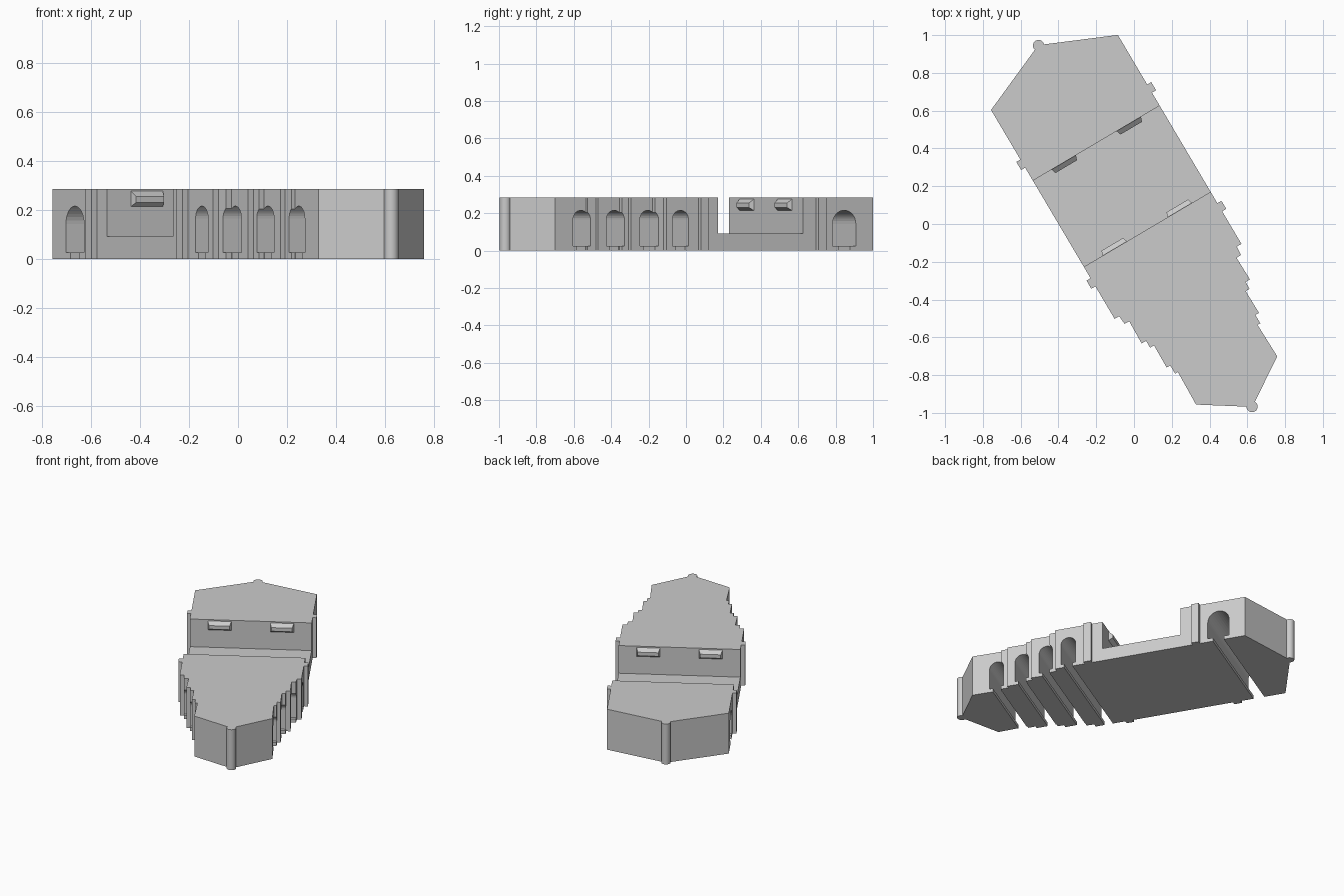
import bpy, bmesh, math
from mathutils import Matrix

if "Cube" in bpy.data.objects:
    bpy.data.objects.remove(bpy.data.objects["Cube"])

# Local frame: X runs along the hull, Y across it
ANGLE = math.radians(-59.4)
FRAME = Matrix.Rotation(ANGLE, 4, 'Z') @ Matrix.Translation((0, 0.046, 0))
TOP, DECK = 0.285, 0.09

grey = bpy.data.materials.new("light_grey")
grey.diffuse_color = (0.6, 0.6, 0.6, 1)
grey.use_nodes = True
grey.node_tree.nodes["Principled BSDF"].inputs["Base Color"].default_value = grey.diffuse_color


def prism(name, pts, offset):
    """Extrude a closed loop of 3D points along an offset vector."""
    bm = bmesh.new()
    face = bm.faces.new([bm.verts.new(p) for p in pts])
    res = bmesh.ops.extrude_face_region(bm, geom=[face])
    verts = [g for g in res["geom"] if isinstance(g, bmesh.types.BMVert)]
    bmesh.ops.translate(bm, verts=verts, vec=offset)
    return finish(name, bm)


def finish(name, bm):
    bmesh.ops.recalc_face_normals(bm, faces=bm.faces)
    me = bpy.data.meshes.new(name)
    bm.to_mesh(me)
    bm.free()
    me.materials.append(grey)
    ob = bpy.data.objects.new(name, me)
    ob.matrix_world = FRAME
    bpy.context.collection.objects.link(ob)
    return ob


def box(name, u0, u1, v0, v1, z0, z1):
    return prism(name, [(u0, v0, z0), (u1, v0, z0), (u1, v1, z0), (u0, v1, z0)],
                 (0, 0, z1 - z0))


def cut(target, cutter):
    cutter.hide_render = True
    mod = target.modifiers.new("cut", 'BOOLEAN')
    mod.operation, mod.solver, mod.object = 'DIFFERENCE', 'EXACT', cutter
    bpy.context.view_layer.objects.active = target
    bpy.ops.object.modifier_apply(modifier=mod.name)
    bpy.data.objects.remove(cutter)


# Hull outline, stepped narrower toward the front, mirrored across the axis
half = [(-0.905, 0.39), (0.38, 0.39), (0.38, 0.362), (0.43, 0.358), (0.43, 0.33),
        (0.565, 0.333), (0.565, 0.306), (0.607, 0.306), (0.607, 0.282),
        (0.742, 0.284), (0.742, 0.262), (0.793, 0.262), (0.793, 0.245), (0.99, 0.25)]
outline = [(-1.073, 0)] + half + [(1.152, 0)] + [(u, -v) for u, v in reversed(half)]
hull = prism("hull", [(u, v, 0) for u, v in outline], (0, 0, TOP))

# Sunken middle deck
cut(hull, box("deck_cutter", -0.47, 0.06, -0.6, 0.6, DECK, 0.5))

# Arched tunnels with a narrower slot through the underside
for u, r, s in [(-0.725, 0.072, 0.037), (0.292, 0.05, 0.028), (0.46, 0.05, 0.028),
                (0.64, 0.05, 0.028), (0.825, 0.05, 0.028)]:
    spring = 0.215 - r
    arc = [(u + r * math.cos(math.pi * i / 16), spring + r * math.sin(math.pi * i / 16))
           for i in range(17)]
    prof = [(u - s, -0.05), (u + s, -0.05), (u + s, 0.025), (u + r, 0.025)] + arc
    prof += [(u - r, 0.025), (u - s, 0.025)]
    cut(hull, prism("tunnel_cutter", [(a, -0.7, z) for a, z in prof], (0, 1.4, 0)))

# Vertical side ribs beside the deck
for u0, name in [(-0.6, "rear_rib"), (0.13, "front_rib")]:
    for side in (-1, 1):
        v0, v1 = sorted((side * 0.38, side * 0.415))
        box(name, u0, u0 + 0.05, v0, v1, 0, TOP)

# Round posts on the two pointed ends
for u, name in [(-1.07, "rear_post"), (1.15, "front_post")]:
    post = prism(name, [(u + 0.03 * math.cos(math.tau * i / 24),
                         0.03 * math.sin(math.tau * i / 24), 0) for i in range(24)],
                 (0, 0, TOP))
    bpy.ops.object.select_all(action='DESELECT')
    post.select_set(True)
    bpy.context.view_layer.objects.active = post
    bpy.ops.object.shade_smooth_by_angle(angle=math.radians(30))

# Tapered lugs on both deck walls
for wall, way, name in [(-0.47, 1, "rear_lug"), (0.06, -1, "front_lug")]:
    for v in (-0.2, 0.2):
        bm = bmesh.new()
        rings = []
        for u, h, z0, z1 in [(wall - way * 0.005, 0.077, 0.21, 0.28),
                             (wall + way * 0.026, 0.066, 0.23, 0.255)]:
            rings.append([bm.verts.new((u, v + a, z)) for a, z in
                          [(-h, z0), (h, z0), (h, z1), (-h, z1)]])
        for ring in rings:
            bm.faces.new(ring)
        for i in range(4):
            j = (i + 1) % 4
            bm.faces.new((rings[0][i], rings[0][j], rings[1][j], rings[1][i]))
        finish(name, bm)
